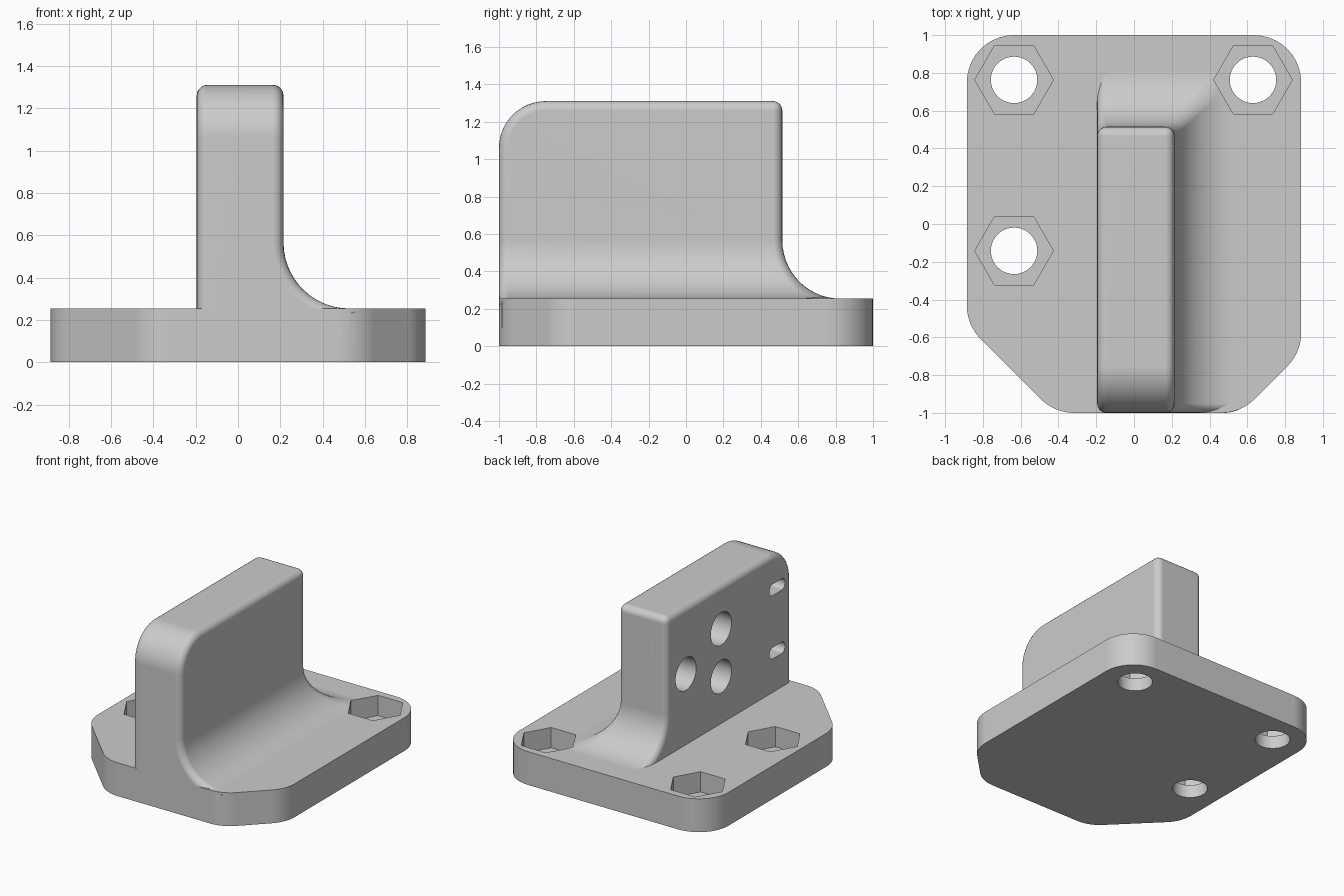
import bpy, bmesh, math
from mathutils import Vector

if "Cube" in bpy.data.objects:
    bpy.data.objects.remove(bpy.data.objects["Cube"], do_unlink=True)

PLATE_TOP, EDGE = 0.255, 0.05
WALL_TOP, FILLET, NOSE = 1.31, 0.31, 0.25
X0, X1, Y0, Y1 = -0.195, 0.215, -1.0, 0.515

grey = bpy.data.materials.new("light grey")
grey.use_nodes = True
grey.diffuse_color = (0.6, 0.6, 0.6, 1)
grey.node_tree.nodes["Principled BSDF"].inputs["Base Color"].default_value = (0.6, 0.6, 0.6, 1)


def finish(name, bm):
    bmesh.ops.recalc_face_normals(bm, faces=bm.faces[:])
    mesh = bpy.data.meshes.new(name)
    bm.to_mesh(mesh)
    bm.free()
    mesh.materials.append(grey)
    obj = bpy.data.objects.new(name, mesh)
    bpy.context.collection.objects.link(obj)
    return obj


def add_prism(bm, outline, low, high, along_x=False):
    place = (lambda u, v, w: (w, u, v)) if along_x else (lambda u, v, w: (u, v, w))
    rings = [[bm.verts.new(place(u, v, w)) for u, v in outline] for w in (low, high)]
    bm.faces.new(rings[0][::-1])
    top = bm.faces.new(rings[1])
    for i in range(len(outline)):
        j = (i + 1) % len(outline)
        bm.faces.new((rings[0][i], rings[0][j], rings[1][j], rings[1][i]))
    return top


def polygon(cx, cy, r, sides):
    return [(cx + r * math.cos(math.tau * i / sides), cy + r * math.sin(math.tau * i / sides))
            for i in range(sides)]


def rounded(corners, r, steps):
    points = []
    for i, c in enumerate(corners):
        p = Vector(c)
        a = (Vector(corners[i - 1]) - p).normalized()
        b = (Vector(corners[(i + 1) % len(corners)]) - p).normalized()
        half = a.angle(b) / 2
        centre = p + (a + b).normalized() * r / math.sin(half)
        start = p + a * r / math.tan(half) - centre
        end = p + b * r / math.tan(half) - centre
        for k in range(steps + 1):
            t = k / steps * (math.pi - 2 * half)
            span = math.pi - 2 * half
            points.append(tuple(centre + (start * math.sin(span - t) + end * math.sin(t)) / math.sin(span)))
    return points


def boolean(obj, cutter, operation):
    mod = obj.modifiers.new(operation.lower(), 'BOOLEAN')
    mod.object, mod.operation, mod.solver = cutter, operation, 'EXACT'


def bake(obj):
    graph = bpy.context.evaluated_depsgraph_get()
    mesh = bpy.data.meshes.new_from_object(obj.evaluated_get(graph))
    obj.modifiers.clear()
    obj.data = mesh


def bevel(bm, edges):
    bmesh.ops.bevel(bm, geom=edges, offset=EDGE, offset_type='OFFSET', segments=5,
                    profile=0.5, affect='EDGES', clamp_overlap=False)


# Base plate with two clipped front corners and a rounded top rim
outline = rounded([(0.885, 1), (-0.885, 1), (-0.885, -0.535), (-0.42, -1),
                   (0.565, -1), (0.885, -0.68)], 0.25, 10)
bm = bmesh.new()
bevel(bm, add_prism(bm, outline, 0, PLATE_TOP).edges[:])
plate = finish("base_plate", bm)

# Upright wall: stacked rectangles that flare into fillets on the left and back
tail = FILLET + 0.03
levels = [(0.1, tail, 0), (PLATE_TOP - 0.005, tail, 0)]
for i in range(15):
    a = math.pi / 2 * i / 14
    levels.append((PLATE_TOP - 0.001 + FILLET * (1 - math.cos(a)), FILLET * (1 - math.sin(a)), 0))
for i in range(13):
    a = math.pi / 2 * i / 12
    levels.append((WALL_TOP - NOSE * (1 - math.sin(a)), 0, NOSE * (1 - math.cos(a))))
bm = bmesh.new()
rings = [[bm.verts.new(p) for p in ((X0, Y0 + nose, z), (X1 + flare, Y0 + nose, z),
                                   (X1 + flare, Y1 + flare, z), (X0, Y1 + flare, z))]
         for z, flare, nose in levels]
bm.faces.new(rings[0][::-1])
bm.faces.new(rings[-1])
for low, high in zip(rings, rings[1:]):
    for i in range(4):
        j = (i + 1) % 4
        bm.faces.new((low[i], low[j], high[j], high[i]))
bmesh.ops.recalc_face_normals(bm, faces=bm.faces[:])
bmesh.ops.dissolve_limit(bm, angle_limit=0.01, verts=bm.verts[:], edges=bm.edges[:])


def is_rounded(edge):
    p, q = sorted((v.co for v in edge.verts), key=lambda co: co.z)
    if q.z - p.z > 1e-5:
        return p.z > 0.2 or q.z > PLATE_TOP + 0.01
    return p.z > WALL_TOP - 1e-4 and max(p.y, q.y) > 0


bevel(bm, [e for e in bm.edges if is_rounded(e)])
wall = finish("upright_wall", bm)

# Cutters: trim to the plate outline, nut pockets, bolt holes, wall holes and slots
bm = bmesh.new()
add_prism(bm, [(x * 1.001, y * 1.001) for x, y in outline], -0.5, 2)
trim = finish("trim_cutter", bm)

pocket_bm, bolt_bm = bmesh.new(), bmesh.new()
for x, y in ((-0.635, 0.763), (0.63, 0.763), (-0.635, -0.142)):
    add_prism(pocket_bm, polygon(x, y, 0.208, 6), 0.1, 0.5)
    add_prism(bolt_bm, polygon(x, y, 0.123, 40), -0.1, 0.2)
pockets = finish("pocket_cutter", pocket_bm)
bolts = finish("bolt_cutter", bolt_bm)

bm = bmesh.new()
for y, z in ((-0.147, 0.98), (-0.147, 0.614), (0.28, 0.797)):
    add_prism(bm, polygon(y, z, 0.125, 40), X0 - 0.1, X0 + 0.25, True)
for z in (1.04, 0.555):
    slot = [(-0.824 + (0.05 if u > 1e-6 else -0.05) + u, z + v)
            for u, v in (polygon(0, 0, 0.045, 24)[-5:] + polygon(0, 0, 0.045, 24)[:6]
                         + polygon(0, 0, 0.045, 24)[7:18])]
    add_prism(bm, slot, X0 - 0.1, X0 + 0.25, True)
wall_holes = finish("wall_hole_cutter", bm)

boolean(wall, trim, 'INTERSECT')
boolean(wall, pockets, 'DIFFERENCE')
boolean(wall, wall_holes, 'DIFFERENCE')
boolean(plate, pockets, 'DIFFERENCE')
boolean(plate, bolts, 'DIFFERENCE')
bpy.context.view_layer.update()
for part in (plate, wall):
    bake(part)
for cutter in (trim, pockets, bolts, wall_holes):
    bpy.data.objects.remove(cutter, do_unlink=True)

# Smooth shading with crisp hole and pocket edges
for part in (plate, wall):
    bpy.ops.object.select_all(action='DESELECT')
    part.select_set(True)
    bpy.context.view_layer.objects.active = part
    bpy.ops.object.shade_smooth_by_angle(angle=math.radians(32))
    part.modifiers.new("weighted_normals", 'WEIGHTED_NORMAL').keep_sharp = True
